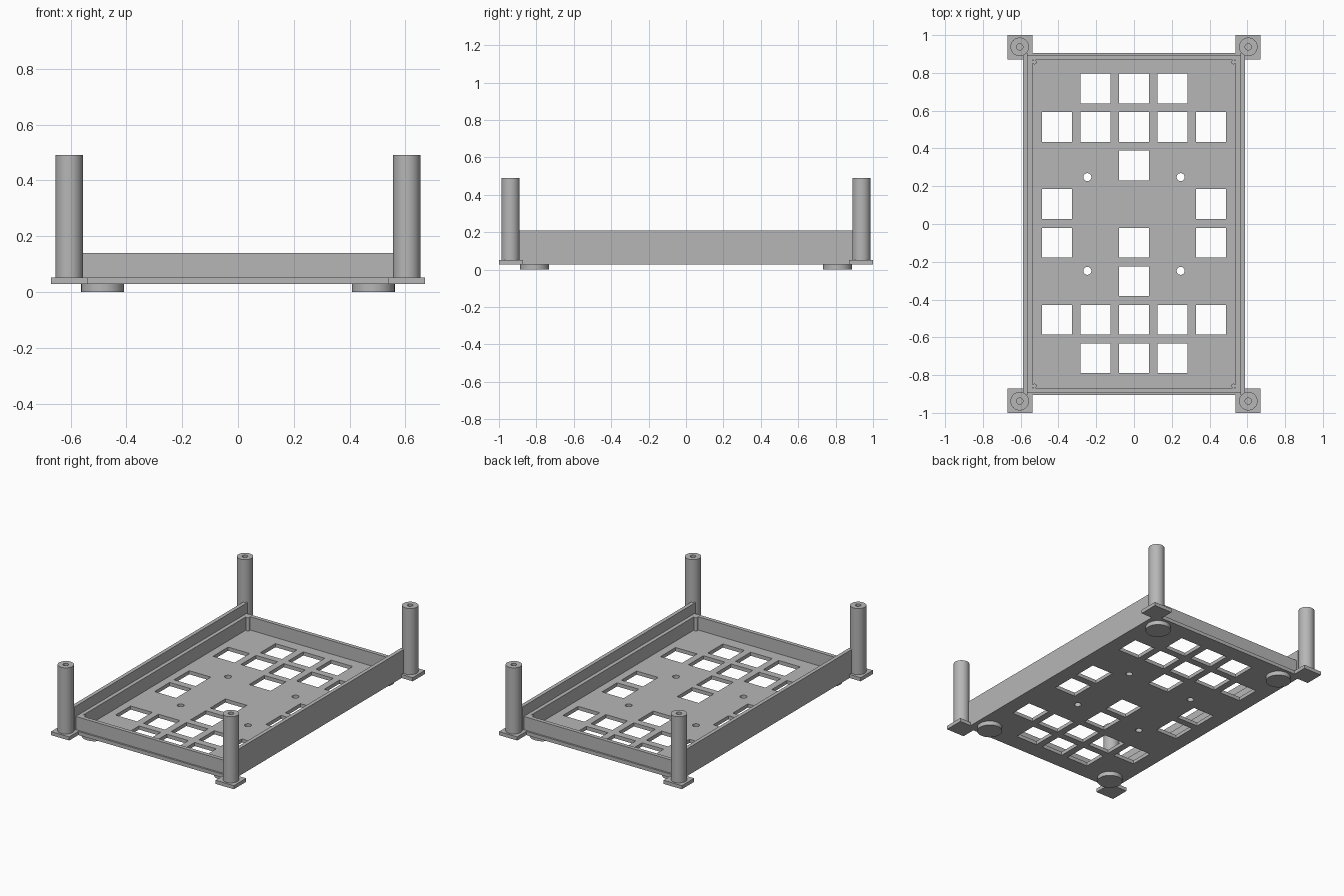
import bpy, bmesh, math
from mathutils import Matrix, Vector

cube = bpy.data.objects.get("Cube")
if cube:
    bpy.data.objects.remove(cube, do_unlink=True)

grey = bpy.data.materials.new("plain grey")
grey.use_nodes = True
colour = (0.47, 0.47, 0.47, 1)
grey.diffuse_color = colour
grey.node_tree.nodes["Principled BSDF"].inputs["Base Color"].default_value = colour

CORNERS = [(sx, sy) for sx in (-1, 1) for sy in (-1, 1)]
BOTTOM, FLOOR, LEDGE, RIM, TOP = 0.028, 0.052, 0.14, 0.208, 0.49


def finish(name, bm):
    bmesh.ops.recalc_face_normals(bm, faces=bm.faces)
    mesh = bpy.data.meshes.new(name)
    bm.to_mesh(mesh)
    bm.free()
    mesh.materials.append(grey)
    obj = bpy.data.objects.new(name, mesh)
    bpy.context.collection.objects.link(obj)
    return obj


def add_box(bm, lo, hi):
    lo, hi = Vector(lo), Vector(hi)
    size = Matrix.Diagonal((*(hi - lo), 1))
    bmesh.ops.create_cube(bm, size=1, matrix=Matrix.Translation((lo + hi) / 2) @ size)


def box(name, lo, hi):
    bm = bmesh.new()
    add_box(bm, lo, hi)
    return finish(name, bm)


def lathe(name, profile, x, y, steps=40):
    """Turn a (radius, height) profile around a vertical axis at x, y."""
    bm = bmesh.new()
    verts = [bm.verts.new((r, 0, z)) for r, z in profile]
    edges = [bm.edges.new(pair) for pair in zip(verts, verts[1:])]
    bmesh.ops.spin(bm, geom=verts + edges, cent=(0, 0, 0), axis=(0, 0, 1),
                   angle=2 * math.pi, steps=steps)
    bmesh.ops.remove_doubles(bm, verts=bm.verts, dist=0.0001)
    obj = finish(name, bm)
    obj.location = (x, y, 0)
    bpy.ops.object.select_all(action="DESELECT")
    obj.select_set(True)
    bpy.context.view_layer.objects.active = obj
    bpy.ops.object.shade_smooth_by_angle(angle=math.radians(35))
    return obj


def boolean(target, tool, operation):
    mod = target.modifiers.new(operation.lower(), "BOOLEAN")
    mod.operation, mod.object, mod.solver = operation, tool, "EXACT"
    bpy.context.view_layer.objects.active = target
    bpy.ops.object.modifier_apply(modifier=mod.name)
    bpy.data.objects.remove(tool, do_unlink=True)


# Base plate with corner tabs
base = box("base_plate", (-0.588, -0.905, BOTTOM), (0.588, 0.905, FLOOR))
bm = bmesh.new()
for sx, sy in CORNERS:
    add_box(bm, (min(sx * 0.537, sx * 0.67), min(sy * 0.872, sy), BOTTOM),
            (max(sx * 0.537, sx * 0.67), max(sy * 0.872, sy), FLOOR))
boolean(base, finish("corner_tabs", bm), "UNION")

# Square openings, as column numbers for each row from back to front
ROWS = [(-1, 0, 1), (-2, -1, 0, 1, 2), (0,), (-2, 2),
        (-2, 0, 2), (0,), (-2, -1, 0, 1, 2), (-1, 0, 1)]
PITCH, HALF = 0.204, 0.079
bm = bmesh.new()
for row, columns in enumerate(ROWS):
    y = 0.003 + (3.5 - row) * PITCH
    for column in columns:
        x = column * PITCH
        add_box(bm, (x - HALF, y - HALF, 0), (x + HALF, y + HALF, 0.1))
# Round mounting holes
for sx, sy in CORNERS:
    bmesh.ops.create_cone(bm, cap_ends=True, segments=32, radius1=0.021, radius2=0.021,
                          depth=0.1, matrix=Matrix.Translation((sx * 0.247, sy * 0.248, 0.05)))
boolean(base, finish("opening_cutters", bm), "DIFFERENCE")

# Walls: tall outer sides, lower inner ledges, low ends
for s, side in ((-1, "right"), (1, "left")):
    def strip(name, a, b, length, height):
        return box(f"{side}_{name}", (min(s * a, s * b), -length, FLOOR),
                   (max(s * a, s * b), length, height))
    strip("side_wall", 0.563, 0.588, 0.905, RIM)
    strip("inner_ledge", 0.538, 0.563, 0.893, LEDGE)
for s, end in ((-1, "front"), (1, "back")):
    box(f"{end}_wall", (-0.538, min(s * 0.867, s * 0.893), FLOOR),
        (0.538, max(s * 0.867, s * 0.893), LEDGE))

# Corner posts with blind bores, feet, and small inner corner pins
for sx, sy in CORNERS:
    tag = ("front" if sy < 0 else "back") + ("_right" if sx < 0 else "_left")
    lathe(f"{tag}_post", [(0.049, FLOOR), (0.049, TOP), (0.017, TOP),
                          (0.017, FLOOR + 0.02), (0, FLOOR + 0.02)], sx * 0.605, sy * 0.938)
    lathe(f"{tag}_foot", [(0, 0), (0.077, 0), (0.077, BOTTOM), (0, BOTTOM)],
          sx * 0.485, sy * 0.81)
    lathe(f"{tag}_pin", [(0.012, FLOOR), (0.012, LEDGE), (0, LEDGE)],
          sx * 0.527, sy * 0.857, 16)
